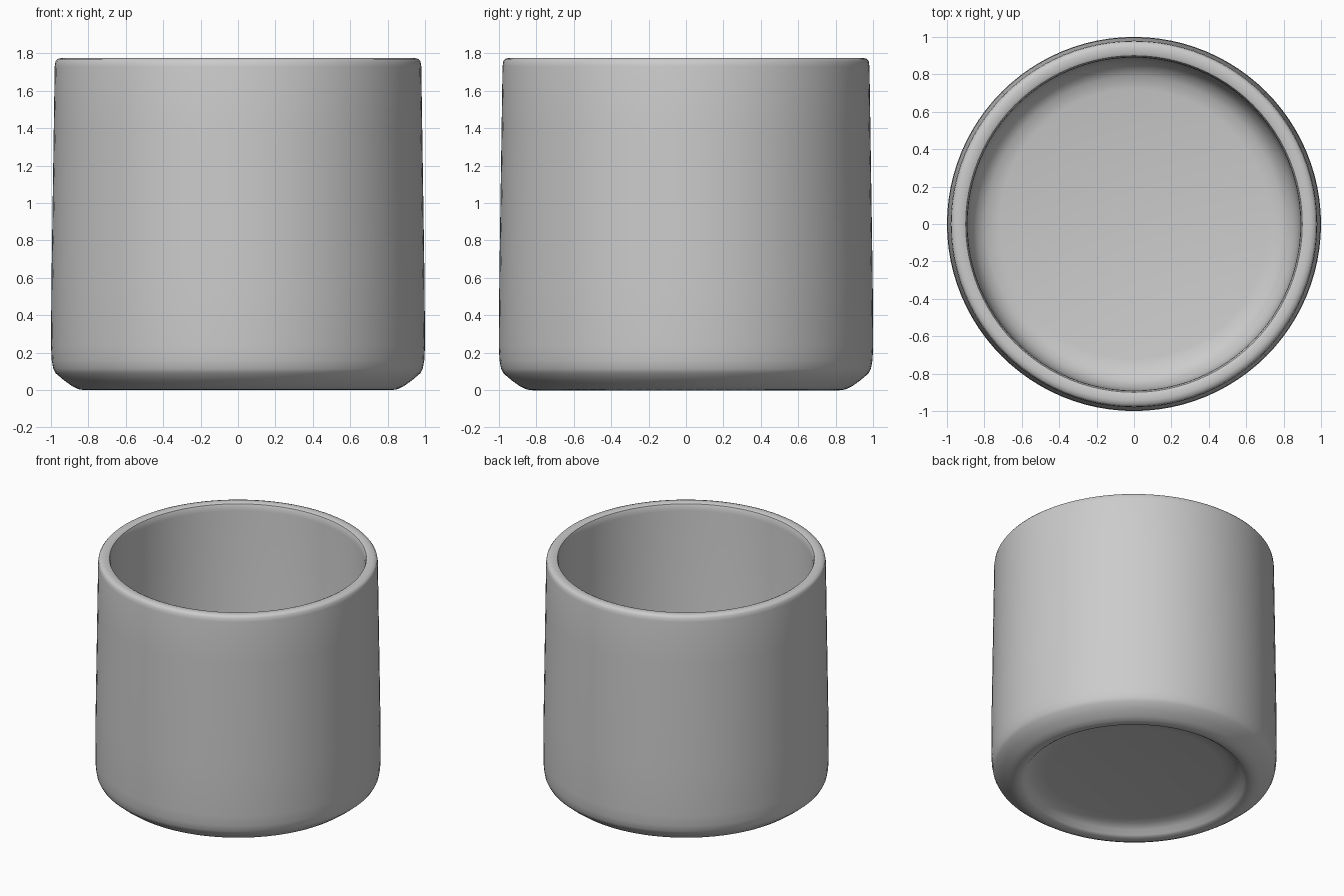
import bpy, bmesh, math

if "Cube" in bpy.data.objects:
    bpy.data.objects.remove(bpy.data.objects["Cube"])

SEGMENTS = 96

# Cup cross-section (radius, height): underside recess, outer wall, lip, inner wall, floor
profile = [
    (0.0, 0.08), (0.62, 0.08), (0.70, 0.07), (0.75, 0.045), (0.775, 0.015),
    (0.79, 0.006), (0.82, 0.0), (0.85, 0.004), (0.885, 0.02), (0.93, 0.052), (0.975, 0.09),
    (0.988, 0.115), (0.996, 0.16), (1.0, 0.24), (0.997, 0.6), (0.985, 1.4),
    (0.98, 1.73), (0.976, 1.757), (0.966, 1.77), (0.945, 1.775), (0.915, 1.775),
    (0.90, 1.768), (0.893, 1.75), (0.89, 1.72),
    (0.885, 0.32), (0.873, 0.25), (0.84, 0.19), (0.79, 0.155), (0.72, 0.14), (0.0, 0.13),
]

bm = bmesh.new()
verts = [bm.verts.new((r, 0, z)) for r, z in profile]
edges = [bm.edges.new(pair) for pair in zip(verts, verts[1:])]
bmesh.ops.spin(bm, geom=verts + edges, cent=(0, 0, 0), axis=(0, 0, 1),
               angle=2 * math.pi, steps=SEGMENTS, use_merge=True)
bmesh.ops.remove_doubles(bm, verts=bm.verts, dist=0.0005)
bmesh.ops.recalc_face_normals(bm, faces=bm.faces)
mesh = bpy.data.meshes.new("cup")
bm.to_mesh(mesh)
bm.free()

cup = bpy.data.objects.new("cup", mesh)
bpy.context.collection.objects.link(cup)

# Plain grey ceramic
grey = bpy.data.materials.new("grey ceramic")
grey.diffuse_color = (0.6, 0.6, 0.6, 1)
grey.use_nodes = True
grey.node_tree.nodes["Principled BSDF"].inputs["Base Color"].default_value = grey.diffuse_color
mesh.materials.append(grey)

bpy.context.view_layer.objects.active = cup
cup.select_set(True)
bpy.ops.object.shade_smooth_by_angle(angle=math.radians(40))
